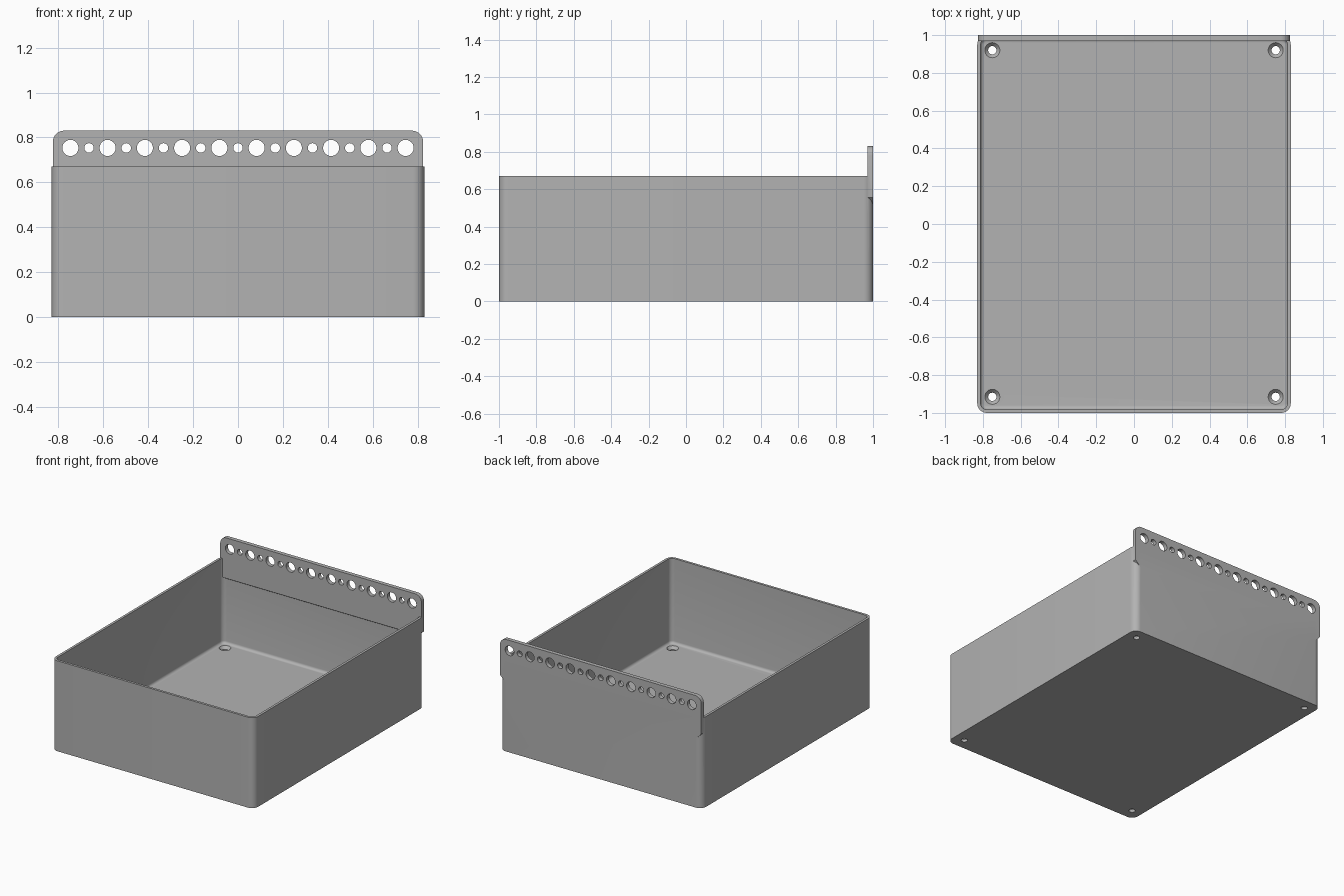
import bpy, bmesh, math

old = bpy.data.objects.get("Cube")
if old:
    bpy.data.objects.remove(old, do_unlink=True)

grey = bpy.data.materials.new("plain grey")
grey.use_nodes = True
colour = (0.45, 0.45, 0.45, 1)
grey.diffuse_color = colour
grey.node_tree.nodes["Principled BSDF"].inputs["Base Color"].default_value = colour

HALF_X, HALF_Y, RIM_Z, RADIUS = 0.83, 1.0, 0.67, 0.05
WALL, FLOOR, FILLET = 0.018, 0.04, 0.02
PLATE_Y = 0.97


def finish(bm, name):
    bmesh.ops.recalc_face_normals(bm, faces=bm.faces)
    mesh = bpy.data.meshes.new(name)
    bm.to_mesh(mesh)
    bm.free()
    mesh.materials.append(grey)
    obj = bpy.data.objects.new(name, mesh)
    bpy.context.collection.objects.link(obj)
    return obj


def arc(cx, cy, r, start, end, steps=8):
    angles = [math.radians(start + (end - start) * i / steps) for i in range(steps + 1)]
    return [(cx + r * math.cos(a), cy + r * math.sin(a)) for a in angles]


def loft(rings, name):
    """Solid skin over matching rings, capped at both ends."""
    bm = bmesh.new()
    loops = [[bm.verts.new(p) for p in ring] for ring in rings]
    for a, b in zip(loops, loops[1:]):
        for i in range(len(a)):
            j = (i + 1) % len(a)
            bm.faces.new((a[i], a[j], b[j], b[i]))
    bm.faces.new(loops[0])
    bm.faces.new(loops[-1])
    return finish(bm, name)


def rounded_ring(inset, z):
    x, y, r = HALF_X - RADIUS, HALF_Y - RADIUS, RADIUS - inset
    pts = []
    for k, (sx, sy) in enumerate([(1, 1), (-1, 1), (-1, -1), (1, -1)]):
        pts += arc(sx * x, sy * y, r, 90 * k, 90 * k + 90)
    return [(px, py, z) for px, py in pts]


def round_cutter(profile, place, name):
    """Turned cutter from (radius, height) pairs; place maps it into position."""
    return loft([[place(x, y, h) for x, y in arc(0, 0, r, 0, 345, 23)]
                 for r, h in profile], name)


def boolean(target, tools, operation):
    for tool in tools:
        tool.hide_render = True
        mod = target.modifiers.new("join", "BOOLEAN")
        mod.operation, mod.solver, mod.object = operation, "EXACT", tool
    bpy.context.view_layer.update()
    graph = bpy.context.evaluated_depsgraph_get()
    mesh = bpy.data.meshes.new_from_object(target.evaluated_get(graph))
    target.modifiers.clear()
    target.data = mesh
    for tool in tools:
        bpy.data.objects.remove(tool, do_unlink=True)


# Open tray with rounded corners and a fillet around the floor
rings = [rounded_ring(0, 0), rounded_ring(0, RIM_Z), rounded_ring(WALL, RIM_Z)]
for i in range(6):
    a = math.radians(90 * i / 5)
    rings.append(rounded_ring(WALL + FILLET * (1 - math.cos(a)),
                              FLOOR + FILLET * (1 - math.sin(a))))
tray = loft(rings, "tray")

# Hanging plate along the back, with a sloped lower edge
right = [(0.78, 0.51), (0.825, 0.555)] + arc(0.775, 0.78, 0.05, 0, 90)
outline = right + [(-x, z) for x, z in reversed(right)]
back = [(x, HALF_Y, z) for x, z in outline]
front = [(x, PLATE_Y, z) for x, z in outline]
for i, s in ((0, 1), (-1, -1)):
    front[i] = (s * 0.80, PLATE_Y, 0.53)
plate = loft([back, front], "hanging_plate")
boolean(tray, [plate], "UNION")

# Alternating large and small holes through the plate
cutters = []
for i in range(19):
    cx = (i - 9) * 0.083
    r = 0.021 if i % 2 else 0.036
    cutters.append(round_cutter([(r, 0.9), (r, 1.1)],
                                lambda x, y, h: (cx + x, h, 0.753 + y), "plate_hole"))

# Countersunk screw holes in the floor corners
for cx in (-0.75, 0.75):
    for cy in (-0.915, 0.92):
        cutters.append(round_cutter(
            [(0.022, -0.1), (0.022, 0.02), (0.04, FLOOR), (0.04, 0.1)],
            lambda x, y, h: (cx + x, cy + y, h), "screw_hole"))
boolean(tray, cutters, "DIFFERENCE")

# Smooth the rounded corners, keep the edges sharp
bpy.ops.object.select_all(action="DESELECT")
tray.select_set(True)
bpy.context.view_layer.objects.active = tray
bpy.ops.object.shade_smooth_by_angle(angle=math.radians(30))
